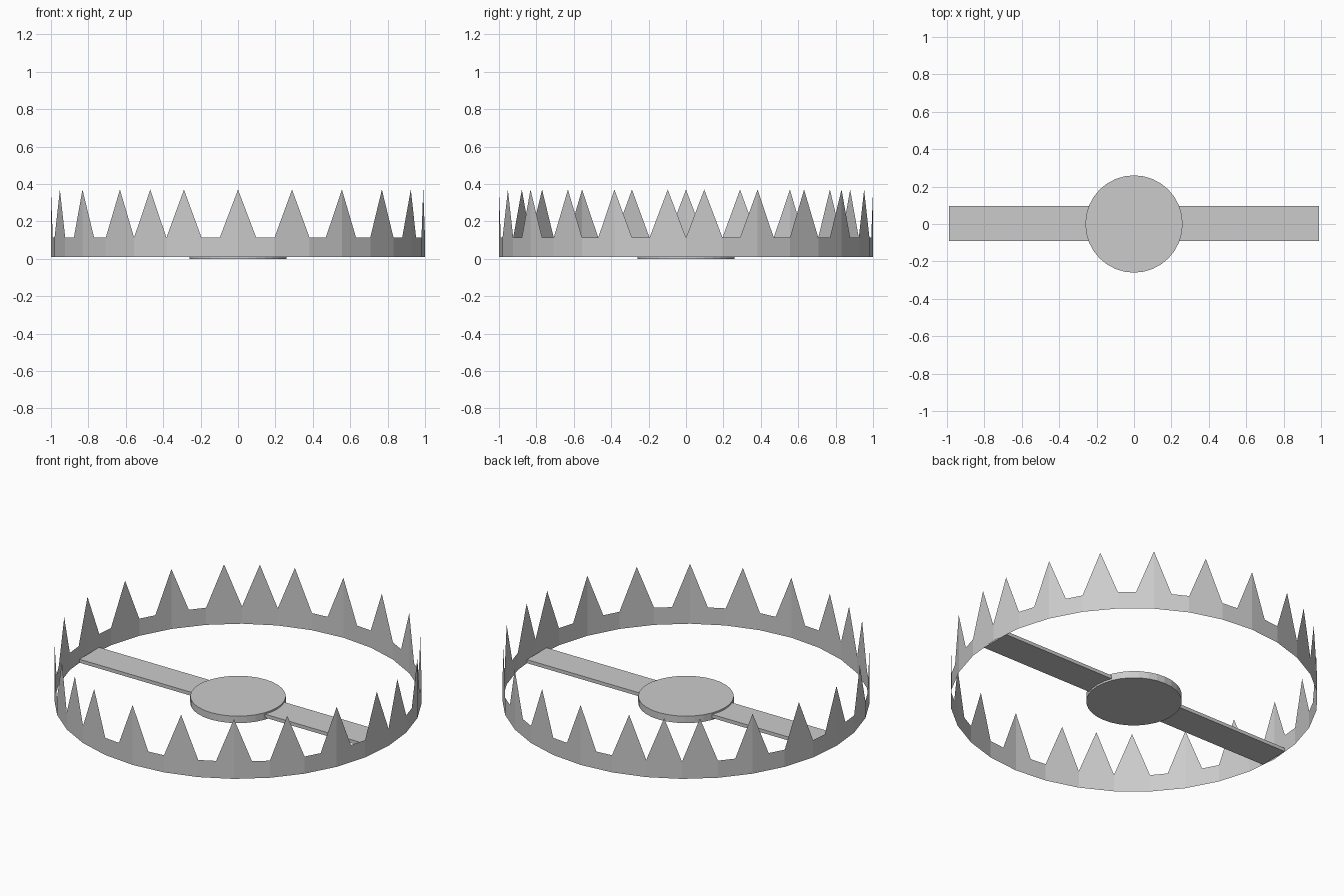
import bpy, bmesh
from math import sin, cos, pi

if "Cube" in bpy.data.objects:
    bpy.data.objects.remove(bpy.data.objects["Cube"])

SIDES = 32            # facets of the toothed ring
STEPS = SIDES * 2     # half-facet stations around it
Z_LOW, Z_RIM, Z_TIP = 0.01, 0.113, 0.37


def ring_point(i, z):
    """Station on the 32-gon, counted from the front (-y) towards +x."""
    a = 2 * pi * i / STEPS
    r = 1.0 if i % 2 == 0 else cos(pi / SIDES)
    return (r * sin(a), -r * cos(a), z)


# Toothed jaw ring: thin sheet band with triangular teeth, mirrored front to back
front_teeth = [0, 3, 6, 9, 12, 15, -3, -5, -7, -10, -13, -16]
teeth = {t % STEPS for i in front_teeth for t in (i, STEPS // 2 - i)}

bm = bmesh.new()
low = [bm.verts.new(ring_point(i, Z_LOW)) for i in range(STEPS)]
rim = [bm.verts.new(ring_point(i, Z_RIM)) for i in range(STEPS)]
for i in range(STEPS):
    j = (i + 1) % STEPS
    bm.faces.new((low[i], low[j], rim[j], rim[i]))
for t in sorted(teeth):
    tip = bm.verts.new(ring_point(t, Z_TIP))
    bm.faces.new((rim[t - 1], rim[t], tip))
    bm.faces.new((rim[t], rim[(t + 1) % STEPS], tip))
mesh = bpy.data.meshes.new("toothed_ring")
bm.to_mesh(mesh)
bm.free()
bpy.context.collection.objects.link(bpy.data.objects.new("toothed_ring", mesh))

# Cross bar spanning the ring
bpy.ops.mesh.primitive_cube_add(size=1, location=(0, 0.003, 0.022))
bar = bpy.context.object
bar.name = "cross_bar"
bar.scale = (1.98, 0.187, 0.021)

# Round pressure plate in the middle
bpy.ops.mesh.primitive_cylinder_add(vertices=32, radius=0.26, depth=0.042,
                                    location=(0, 0, 0.021))
bpy.context.object.name = "pressure_plate"
